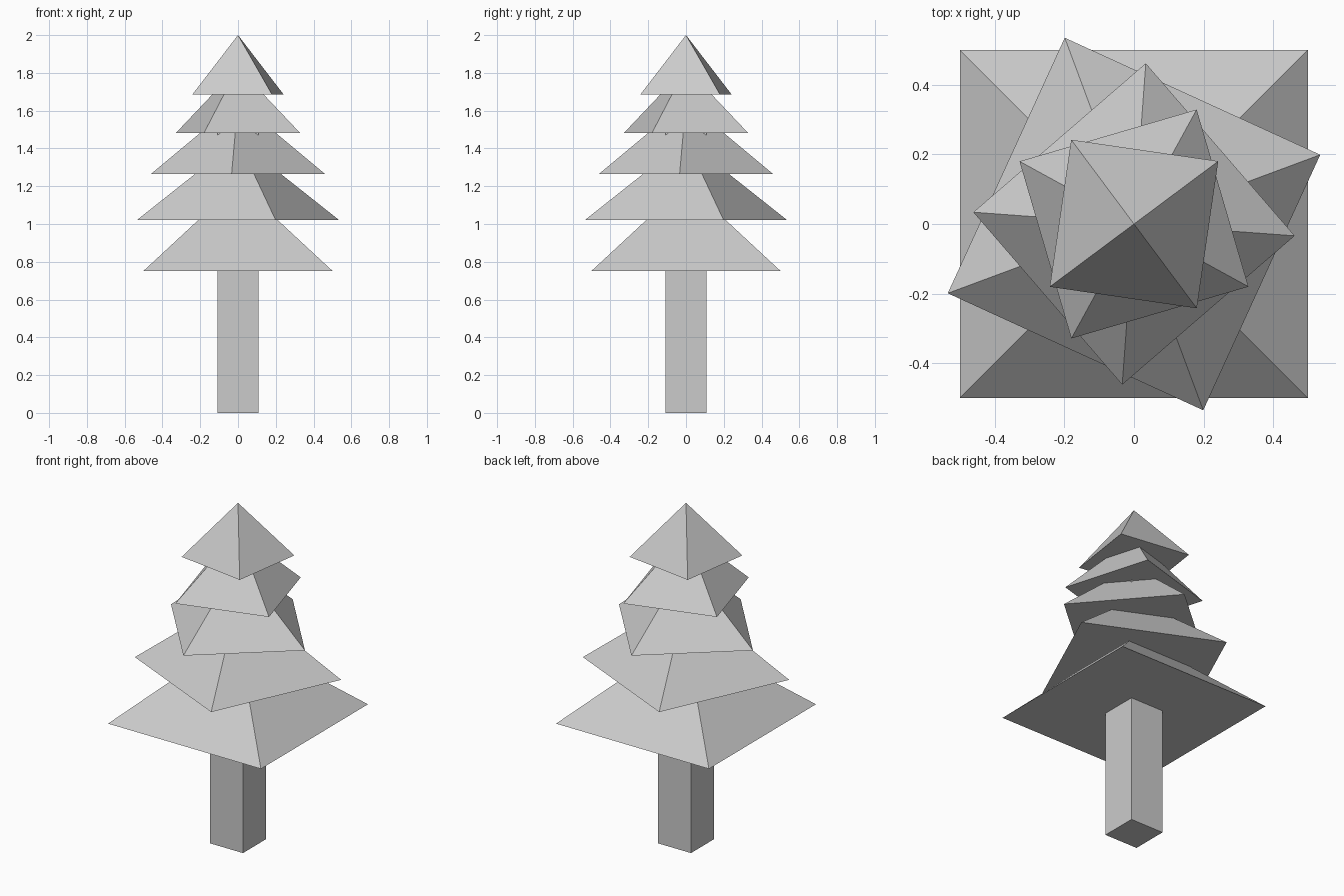
import bpy
from math import radians

if "Cube" in bpy.data.objects:
    bpy.data.objects.remove(bpy.data.objects["Cube"])

# Trunk: square post that runs up into the foliage
TRUNK_W, TRUNK_H = 0.217, 1.5
bpy.ops.mesh.primitive_cube_add(size=1, location=(0, 0, TRUNK_H / 2))
trunk = bpy.context.object
trunk.name = "trunk"
trunk.scale = (TRUNK_W, TRUNK_W, TRUNK_H)


def foliage(name, base_z, height, radius, angle):
    """Four-sided pyramid with one base corner at the given angle."""
    bpy.ops.mesh.primitive_cone_add(
        vertices=4, radius1=radius, radius2=0, depth=height,
        location=(0, 0, base_z + height / 2), rotation=(0, 0, radians(angle)))
    bpy.context.object.name = name


# Foliage tiers: base height, pyramid height, corner radius, corner angle
tiers = [
    (0.752, 0.464, 0.707, 45.0),
    (1.021, 0.424, 0.571, 20.4),
    (1.264, 0.385, 0.463, -4.2),
    (1.482, 0.347, 0.375, -28.7),
    (1.685, 0.315, 0.302, -53.3),
]
for i, tier in enumerate(tiers, 1):
    foliage(f"foliage_tier_{i}", *tier)
